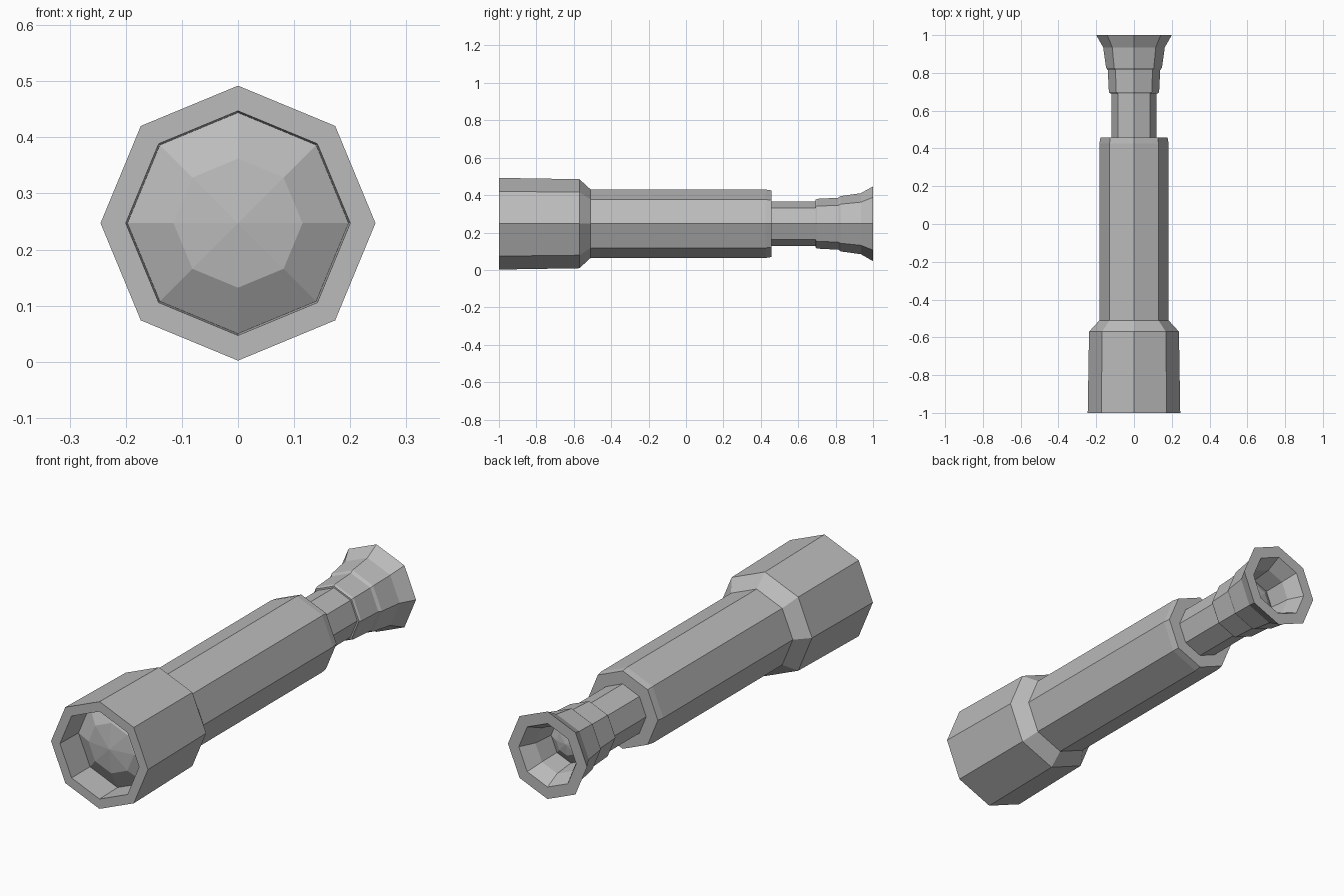
import bpy, bmesh
from math import cos, sin, pi

SIDES = 8
AXIS_Z = 0.247

cube = bpy.data.objects.get("Cube")
if cube:
    bpy.data.objects.remove(cube, do_unlink=True)

grey = bpy.data.materials.new("matte grey")
grey.use_nodes = True
colour = (0.5, 0.5, 0.5, 1)
grey.diffuse_color = colour
grey.node_tree.nodes["Principled BSDF"].inputs["Base Color"].default_value = colour


def lathe(name, profile, closed=True):
    """Spin (y, radius) points round the long axis; radius 0 makes a tip."""
    bm = bmesh.new()
    rings = []
    for y, r in profile:
        count = SIDES if r else 1
        rings.append([bm.verts.new((r * cos(2 * pi * k / SIDES), y,
                                    AXIS_Z + r * sin(2 * pi * k / SIDES)))
                      for k in range(count)])
    pairs = list(zip(rings, rings[1:]))
    if closed:
        pairs.append((rings[-1], rings[0]))
    for a, b in pairs:
        for k in range(SIDES):
            n = (k + 1) % SIDES
            corners = [a[k % len(a)], a[n % len(a)], b[n % len(b)], b[k % len(b)]]
            bm.faces.new(list(dict.fromkeys(corners)))
    bmesh.ops.recalc_face_normals(bm, faces=bm.faces)
    mesh = bpy.data.meshes.new(name)
    bm.to_mesh(mesh)
    bm.free()
    mesh.materials.append(grey)
    obj = bpy.data.objects.new(name, mesh)
    bpy.context.collection.objects.link(obj)
    return obj


# Wide front hood with a recessed mouth
lathe("front_hood", [(-1, 0.245), (-0.57, 0.238), (-0.51, 0.183),
                     (-0.51, 0.15), (-0.86, 0.197), (-1, 0.2)])

# Main barrel with a slightly bevelled back lip
lathe("barrel", [(-0.51, 0.15), (-0.51, 0.183), (0.425, 0.183),
                 (0.457, 0.178), (0.457, 0.11), (0.4, 0.11)])

# Narrow draw tube
lathe("draw_tube", [(0.4, 0.11), (0.4, 0.119), (0.692, 0.119), (0.692, 0.1)])

# Stepped collar
lathe("collar", [(0.692, 0.1), (0.692, 0.127), (0.70, 0.133),
                 (0.815, 0.139), (0.815, 0.1)])

# Flared eyecup, hollow at the back
lathe("eyecup", [(0.815, 0.1), (0.815, 0.139), (0.827, 0.148), (0.935, 0.163),
                 (1, 0.2), (1, 0.145), (0.93, 0.11), (0.83, 0.1)])

# Faceted domed lenses
lathe("front_lens", [(-0.93, 0), (-0.915, 0.115), (-0.87, 0.197), (-0.85, 0)],
      closed=False)
lathe("eye_lens", [(0.87, 0), (0.86, 0.055), (0.83, 0.102), (0.82, 0)],
      closed=False)
